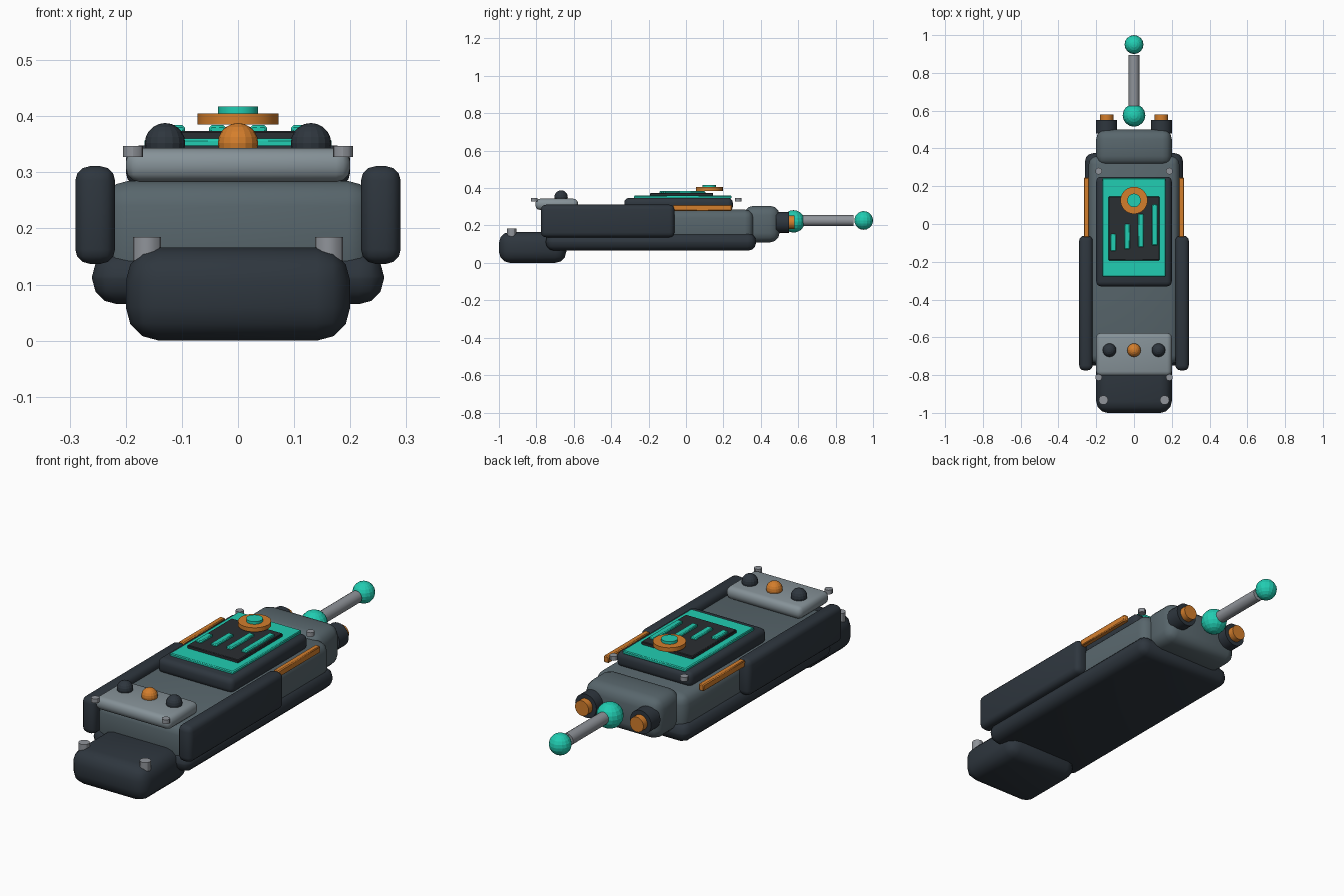
import bpy, bmesh, math
from mathutils import Matrix

if "Cube" in bpy.data.objects:
    bpy.data.objects.remove(bpy.data.objects["Cube"])


def material(name, srgb):
    m = bpy.data.materials.new(name)
    m.diffuse_color = [(c / 255 / 12.92 if c < 11 else ((c / 255 + 0.055) / 1.055) ** 2.4) for c in srgb] + [1]
    m.use_nodes = True
    m.node_tree.nodes["Principled BSDF"].inputs["Base Color"].default_value = m.diffuse_color
    return m


DARK = material("charcoal", (46, 54, 62))
SCREEN = material("black_panel", (42, 46, 50))
BODY = material("slate_grey", (88, 102, 108))
PLATE = material("light_slate", (134, 146, 152))
METAL = material("metal_grey", (144, 148, 154))
TEAL = material("teal", (33, 205, 178))
ORANGE = material("orange", (212, 126, 44))


def finish(bm, name, mat, smooth=None):
    bmesh.ops.recalc_face_normals(bm, faces=bm.faces)
    me = bpy.data.meshes.new(name)
    bm.to_mesh(me)
    bm.free()
    ob = bpy.data.objects.new(name, me)
    bpy.context.collection.objects.link(ob)
    me.materials.append(mat)
    if smooth:
        bpy.ops.object.select_all(action='DESELECT')
        ob.select_set(True)
        bpy.context.view_layer.objects.active = ob
        bpy.ops.object.shade_smooth_by_angle(angle=math.radians(smooth))
    return ob


def box(name, mat, x, y, z, bevel=0.0, segs=3):
    """Rounded box from its (min, max) range on each axis."""
    bm = bmesh.new()
    size = [r[1] - r[0] for r in (x, y, z)]
    mid = [(r[0] + r[1]) / 2 for r in (x, y, z)]
    bmesh.ops.create_cube(bm, size=1, matrix=Matrix.Translation(mid) @ Matrix.Diagonal((*size, 1)))
    if bevel:
        bmesh.ops.bevel(bm, geom=bm.edges[:], offset=bevel, segments=segs, profile=0.5, affect='EDGES')
    return finish(bm, name, mat, 40)


def cylinder(name, mat, r, centre, length, axis='Z', sides=24, bevel=0.0):
    bm = bmesh.new()
    rot = Matrix.Rotation(math.pi / 2, 4, 'X') if axis == 'Y' else Matrix()
    bmesh.ops.create_cone(bm, cap_ends=True, segments=sides, radius1=r, radius2=r, depth=length,
                          matrix=Matrix.Translation(centre) @ rot)
    if bevel:
        rim = [e for e in bm.edges if any(len(f.verts) > 4 for f in e.link_faces)]
        bmesh.ops.bevel(bm, geom=rim, offset=bevel, segments=1, affect='EDGES')
    return finish(bm, name, mat, 30)


def ball(name, mat, r, centre):
    bm = bmesh.new()
    bmesh.ops.create_uvsphere(bm, u_segments=16, v_segments=10, radius=r, matrix=Matrix.Translation(centre))
    return finish(bm, name, mat)


# Casing
box("base_shell", DARK, (-0.26, 0.26), (-0.75, 0.375), (0.065, 0.16), 0.045)
box("main_body", BODY, (-0.24, 0.24), (-0.74, 0.36), (0.10, 0.285), 0.045)
box("front_foot", DARK, (-0.2, 0.2), (-1.0, -0.64), (0.0, 0.166), 0.06)
box("rear_head", BODY, (-0.2, 0.2), (0.31, 0.5), (0.11, 0.305), 0.05)

# Screen stack
box("screen_bezel", DARK, (-0.2, 0.2), (-0.33, 0.25), (0.275, 0.348), 0.025)
box("screen", TEAL, (-0.167, 0.167), (-0.278, 0.243), (0.343, 0.36), 0.004, 1)
box("screen_inset", SCREEN, (-0.135, 0.135), (-0.192, 0.145), (0.355, 0.374), 0.003, 1)
for i, (lo, hi) in enumerate(((-0.143, -0.053), (-0.133, 0.0), (-0.123, 0.053), (-0.113, 0.103))):
    x = (i - 1.5) * 0.073
    box(f"level_bar_{i + 1}", TEAL, (x - 0.015, x + 0.015), (lo, hi), (0.37, 0.384), 0.004, 1)

# Dial on the screen
cylinder("dial", ORANGE, 0.072, (0, 0.125, 0.395), 0.02)
cylinder("dial_cap", TEAL, 0.036, (0, 0.125, 0.41), 0.015)

# Button plate
box("button_plate", PLATE, (-0.2, 0.2), (-0.805, -0.577), (0.283, 0.343), 0.025)
for name, x, mat in (("left_button", -0.13, DARK), ("centre_button", 0, ORANGE), ("right_button", 0.13, DARK)):
    ball(name, mat, 0.036, (x, -0.668, 0.352))

# Mirrored side parts
for side, s in (("left", -1), ("right", 1)):
    box(f"{side}_grip", DARK, sorted((s * 0.219, s * 0.29)), (-0.775, -0.062), (0.137, 0.311), 0.026)
    box(f"{side}_strip", ORANGE, sorted((s * 0.238, s * 0.265)), (-0.07, 0.245), (0.278, 0.31), 0.004, 1)
    cylinder(f"{side}_front_screw", METAL, 0.018, (s * 0.187, -0.812, 0.337), 0.02, sides=12)
    cylinder(f"{side}_rear_screw", METAL, 0.018, (s * 0.187, 0.28, 0.337), 0.02, sides=12)
    cylinder(f"{side}_foot_screw", METAL, 0.025, (s * 0.162, -0.932, 0.155), 0.06, sides=12)
    cylinder(f"{side}_socket", DARK, 0.056, (s * 0.145, 0.515, 0.217), 0.07, 'Y')
    cylinder(f"{side}_socket_plug", ORANGE, 0.036, (s * 0.145, 0.558, 0.217), 0.044, 'Y')

# Antenna
ball("antenna_joint", TEAL, 0.06, (0, 0.575, 0.222))
cylinder("antenna_rod", METAL, 0.029, (0, 0.745, 0.226), 0.3, 'Y', 16)
ball("antenna_tip", TEAL, 0.05, (0, 0.95, 0.227))
